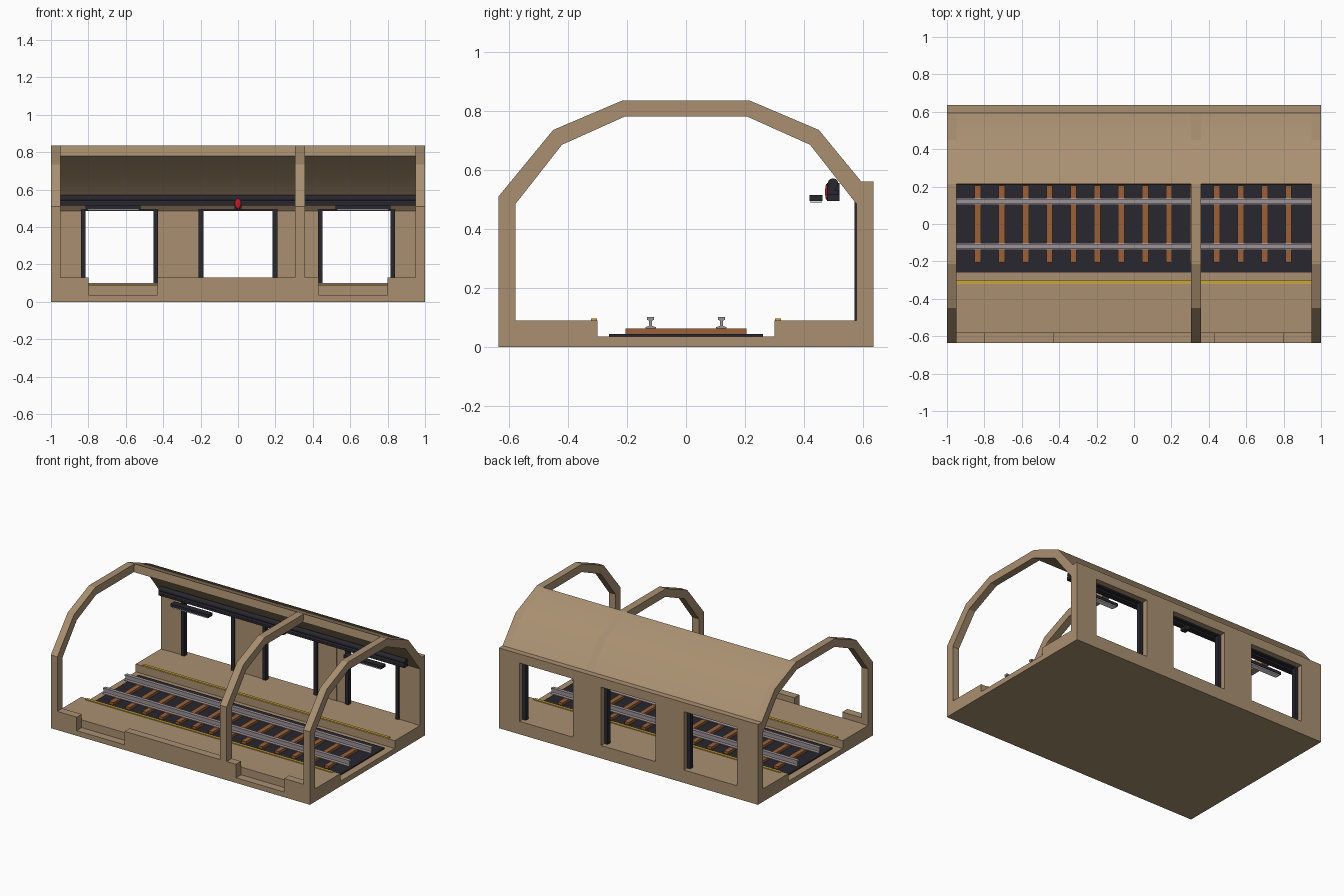
import bpy, bmesh, math
from mathutils import Matrix

if "Cube" in bpy.data.objects:
    bpy.data.objects.remove(bpy.data.objects["Cube"])


def material(name, rgb):
    m = bpy.data.materials.new(name)
    m.diffuse_color = (*rgb, 1)
    m.use_nodes = True
    m.node_tree.nodes["Principled BSDF"].inputs["Base Color"].default_value = m.diffuse_color
    return m


STONE = material("stone", (0.40, 0.28, 0.165))
DARK = material("dark_metal", (0.022, 0.020, 0.028))
WOOD = material("wood", (0.32, 0.12, 0.04))
STEEL = material("steel", (0.34, 0.29, 0.31))
YELLOW = material("yellow_paint", (0.60, 0.38, 0.04))
RED = material("red_glass", (0.60, 0.01, 0.02))
LIGHT = material("light_panel", (0.80, 0.80, 0.85))


def finish(name, bm, mat):
    bmesh.ops.recalc_face_normals(bm, faces=bm.faces)
    me = bpy.data.meshes.new(name)
    bm.to_mesh(me)
    bm.free()
    me.materials.append(mat)
    ob = bpy.data.objects.new(name, me)
    bpy.context.collection.objects.link(ob)
    return ob


def boxes(name, mat, items):
    """One object from boxes given as (x0, x1, y0, y1, z0, z1)."""
    bm = bmesh.new()
    for x0, x1, y0, y1, z0, z1 in items:
        mtx = Matrix.Translation(((x0 + x1) / 2, (y0 + y1) / 2, (z0 + z1) / 2)) \
            @ Matrix.Diagonal((x1 - x0, y1 - y0, z1 - z0, 1))
        bmesh.ops.create_cube(bm, size=1, matrix=mtx)
    return finish(name, bm, mat)


def extrude_x(name, mat, profile, x0, x1):
    """Extrude a closed (y, z) profile along x."""
    bm = bmesh.new()
    face = bm.faces.new([bm.verts.new((x0, y, z)) for y, z in profile])
    ext = bmesh.ops.extrude_face_region(bm, geom=[face])
    verts = [v for v in ext["geom"] if isinstance(v, bmesh.types.BMVert)]
    bmesh.ops.translate(bm, verts=verts, vec=(x1 - x0, 0, 0))
    return finish(name, bm, mat)


def pipe_x(name, mat, y, z, r, x0, x1, sides=12):
    pts = [(y + r * math.cos(2 * math.pi * i / sides),
            z + r * math.sin(2 * math.pi * i / sides)) for i in range(sides)]
    ob = extrude_x(name, mat, pts, x0, x1)
    smooth(ob, 40)


def smooth(ob, angle):
    bpy.ops.object.select_all(action='DESELECT')
    ob.select_set(True)
    bpy.context.view_layer.objects.active = ob
    bpy.ops.object.shade_smooth_by_angle(angle=math.radians(angle))


# Base slab and the two platforms
boxes("base_slab", STONE, [(-1, 1, -0.635, 0.635, 0, 0.036)])
for side, label in ((-1, "front"), (1, "back")):
    y0, y1 = sorted((side * 0.30, side * 0.58))
    boxes(label + "_platform", STONE, [(-1, 1, y0, y1, 0.03, 0.09)])
    y0, y1 = sorted((side * 0.302, side * 0.322))
    boxes(label + "_platform_edge_line", YELLOW, [(-0.95, 0.95, y0, y1, 0.085, 0.096)])

# Low front curb with two gaps
boxes("front_curb", STONE, [(a, b, -0.635, -0.58, 0.03, 0.13)
                            for a, b in ((-1, -0.8), (-0.43, 0.43), (0.8, 1))])

# Arch ribs
half_out = [(0.635, 0.0), (0.635, 0.51), (0.45, 0.735), (0.215, 0.835)]
half_in = [(0.577, 0.0), (0.577, 0.485), (0.42, 0.685), (0.208, 0.78)]


def full(half):
    return half + [(-y, z) for y, z in reversed(half)]


rib_profile = full(half_out) + full(half_in)[::-1]
for label, x0, x1 in (("left", -1, -0.95), ("middle", 0.305, 0.357), ("right", 0.95, 1)):
    extrude_x(label + "_arch_rib", STONE, rib_profile, x0, x1)

# Half roof over the back platform, flush with the ribs
roof = extrude_x("curved_roof", STONE, half_out[1:] + half_in[:0:-1], -1, 1)
smooth(roof, 35)

# Back wall with three openings, built from piers, sills and a header
OPENINGS = [(-0.84, -0.428), (-0.21, 0.21), (0.428, 0.84)]
edges = [-1] + [v for o in OPENINGS for v in o] + [1]
parts = [(edges[i], edges[i + 1], 0.58, 0.635, 0.09, 0.497) for i in range(0, 8, 2)]
parts += [(-1, 1, 0.58, 0.635, 0.0, 0.09), (-1, 1, 0.58, 0.635, 0.497, 0.56)]
boxes("back_wall", STONE, parts)

# Dark frames in the openings
frames = []
for a, b in OPENINGS:
    frames += [(a, a + 0.025, 0.570, 0.60, 0.09, 0.497),
               (b - 0.025, b, 0.570, 0.60, 0.09, 0.497),
               (a, b, 0.570, 0.60, 0.485, 0.497)]
boxes("door_frames", DARK, frames)

# Track bed, sleepers and rails
boxes("track_bed", DARK, [(-0.95, 0.95, -0.26, 0.26, 0.034, 0.044)])
boxes("sleepers", WOOD, [(x - 0.017, x + 0.017, -0.205, 0.205, 0.042, 0.062)
                         for x in (-0.835 + 0.1278 * i for i in range(14))])
rail_half = [(0.018, 0.062), (0.018, 0.067), (0.005, 0.071),
             (0.005, 0.089), (0.012, 0.092), (0.012, 0.102)]
rail = rail_half + [(-y, z) for y, z in reversed(rail_half)]
for side, label in ((-1, "front"), (1, "back")):
    extrude_x(label + "_rail", STEEL, [(y + side * 0.12, z) for y, z in rail], -0.95, 0.95)

# Cable tray and pipes along the back wall
boxes("cable_tray", DARK, [(-0.95, 0.95, 0.478, 0.518, 0.515, 0.530)])
pipe_x("upper_pipe", DARK, 0.498, 0.553, 0.018, -0.95, 0.95)
pipe_x("lower_pipe", DARK, 0.492, 0.533, 0.014, -0.95, 0.95)

# Hanging lights
for s, label in ((-1, "left"), (1, "right")):
    x0, x1 = sorted((s * 0.52, s * 0.815))
    boxes(label + "_light_housing", DARK, [(x0, x1, 0.418, 0.462, 0.495, 0.515)])
    boxes(label + "_light_panel", LIGHT, [(x0 + 0.01, x1 - 0.01, 0.421, 0.459, 0.488, 0.497)])

# Red signal lamp in the middle
boxes("signal_housing", DARK, [(-0.018, 0.018, 0.477, 0.520, 0.495, 0.555)])
bm = bmesh.new()
bmesh.ops.create_uvsphere(bm, u_segments=12, v_segments=8, radius=1,
                          matrix=Matrix.Translation((0, 0.477, 0.525))
                          @ Matrix.Diagonal((0.016, 0.006, 0.028, 1)))
smooth(finish("signal_lens", bm, RED), 60)
